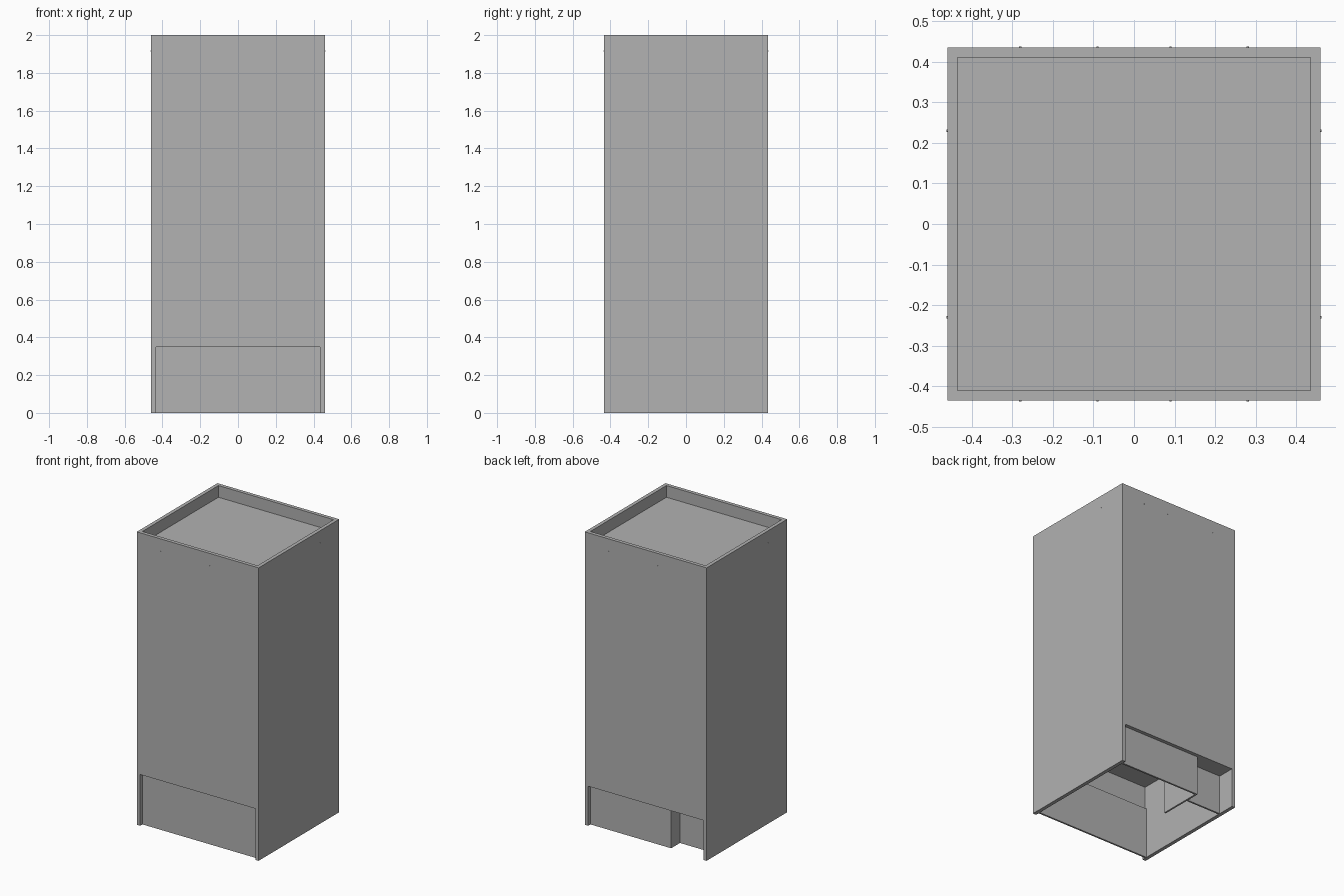
import bpy
import math

cube = bpy.data.objects.get("Cube")
if cube:
    bpy.data.objects.remove(cube, do_unlink=True)

grey = bpy.data.materials.new("plain_grey")
grey.use_nodes = True
grey.diffuse_color = (0.445, 0.445, 0.445, 1)
grey.node_tree.nodes["Principled BSDF"].inputs["Base Color"].default_value = grey.diffuse_color


def board(name, x, y, z):
    """Box board given by its (low, high) extents on each axis."""
    spans = (x, y, z)
    bpy.ops.mesh.primitive_cube_add(size=1, location=[(a + b) / 2 for a, b in spans])
    ob = bpy.context.object
    ob.name = ob.data.name = name
    ob.scale = [b - a for a, b in spans]
    bpy.ops.object.transform_apply(location=False, rotation=False, scale=True)
    ob.data.materials.append(grey)
    return ob


def pin(name, location, rotation):
    """Tiny fixing that sits almost flush with a board."""
    bpy.ops.mesh.primitive_cylinder_add(vertices=12, radius=0.003, depth=0.004,
                                        location=location, rotation=rotation)
    ob = bpy.context.object
    ob.name = name
    ob.data.materials.append(grey)


W, D, H = 0.46, 0.435, 2.0      # half width, half depth, height
T = 0.025                       # board thickness
IX, IY = W - T, D - T           # inner half sizes
FRONT_Z, BACK_Z = 0.35, 0.27    # opening heights
NICHE_X, NICHE_Y = -0.175, 0.315

# Outer casing
board("right_side_wall", (-W, -IX), (-D, D), (0, H))
board("left_side_wall", (IX, W), (-D, D), (0, H))
board("front_wall", (-IX, IX), (-D, -IY), (FRONT_Z, H))
board("back_wall", (-IX, IX), (IY, D), (BACK_Z, H))

# Sunken top and raised floor of the cabinet
board("top_board", (-IX, IX), (-IY, IY), (1.895, 1.92))
board("floor_board", (-IX, IX), (-IY, IY), (0.51, 0.51 + T))

# Set-back plinth panels
board("front_plinth", (-IX, IX), (-IY, -IY + 0.012), (0, FRONT_Z))
board("back_plinth", (NICHE_X, IX), (IY - 0.012, IY), (0, BACK_Z))

# Niche in the lower back corner
board("niche_partition", (NICHE_X, NICHE_X + 0.012), (0.10, IY - 0.012), (0, BACK_Z))
board("niche_panel", (-IX, NICHE_X), (NICHE_Y - 0.012, NICHE_Y), (0, BACK_Z))
board("niche_ceiling", (-IX, NICHE_X), (NICHE_Y - 0.012, IY), (BACK_Z, BACK_Z + 0.012))

# Fixings of the top board
quarter = math.pi / 2
for s in (-1, 1):
    for x in (-0.28, -0.09, 0.09, 0.28):
        pin("wall_pin", (x, s * D, 1.915), (quarter, 0, 0))
    for y in (-0.23, 0.23):
        pin("side_pin", (s * W, y, 1.915), (0, quarter, 0))
